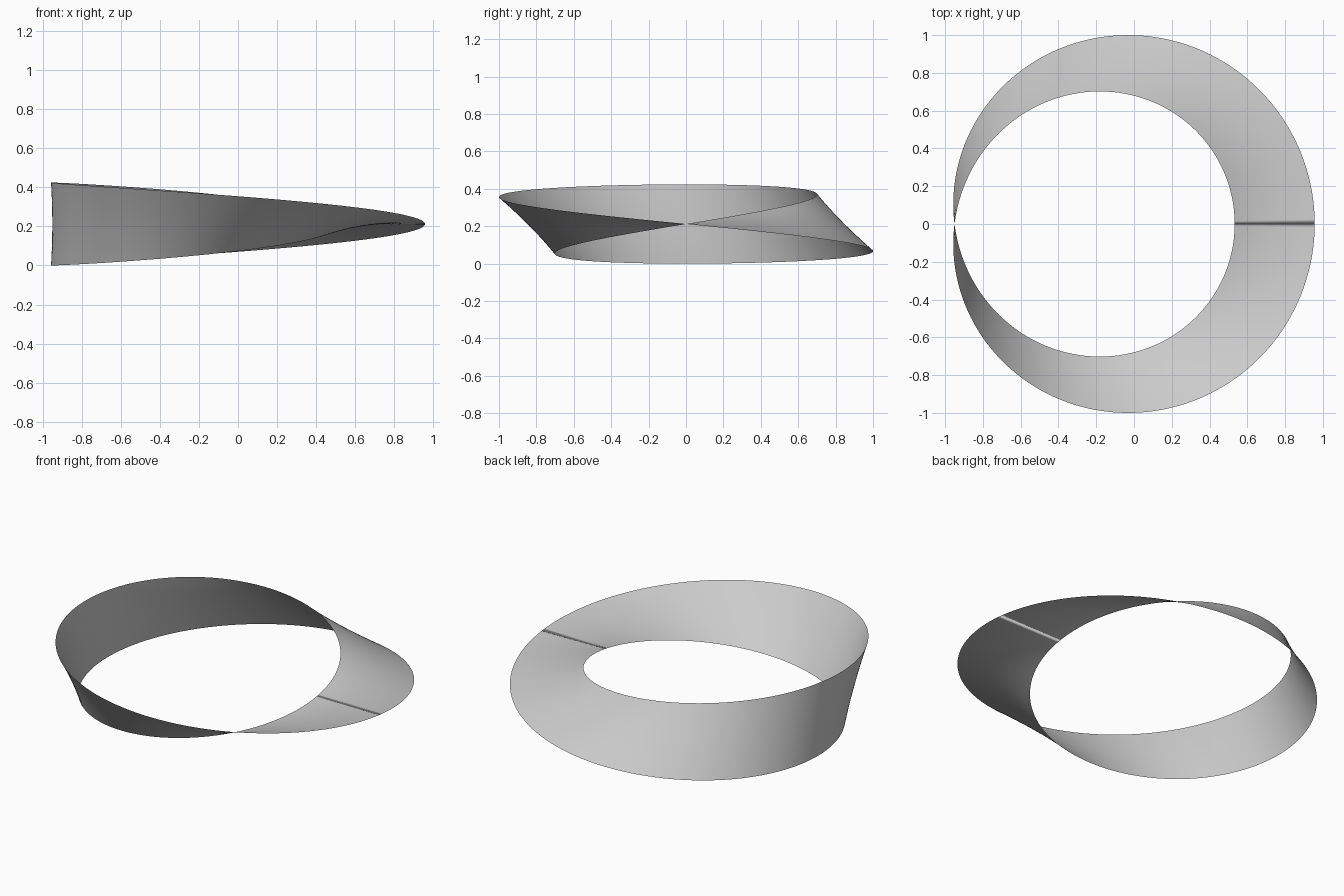
import bpy, bmesh
from math import sin, cos, pi

if "Cube" in bpy.data.objects:
    bpy.data.objects.remove(bpy.data.objects["Cube"])

N, M = 240, 12            # steps around the loop, steps across the band
HALF = 0.2119             # half width of the band
R = 0.8475                # radius of the centre line

bm = bmesh.new()

# Straight cross-section turned half a turn while it sweeps the circle
rows = []
for i in range(N):
    t = 2 * pi * i / N
    row = []
    for j in range(M + 1):
        s = HALF * (2 * j / M - 1)
        r = R + s * cos(t / 2)
        row.append(bm.verts.new((r * cos(t), r * sin(t), -s * sin(t / 2))))
    rows.append(row)
rows.append(rows[0][::-1])   # the end joins the start flipped over

for a, b in zip(rows, rows[1:]):
    for j in range(M):
        bm.faces.new((a[j], a[j + 1], b[j + 1], b[j]))

# Centre on x and y, stand on z = 0
xs = [v.co.x for v in bm.verts]
zs = [v.co.z for v in bm.verts]
bmesh.ops.translate(bm, verts=bm.verts, vec=(-(min(xs) + max(xs)) / 2, 0, -min(zs)))
for f in bm.faces:
    f.smooth = True

mesh = bpy.data.meshes.new("twisted_band")
bm.to_mesh(mesh)
bm.free()
bpy.context.collection.objects.link(bpy.data.objects.new("twisted_band", mesh))
